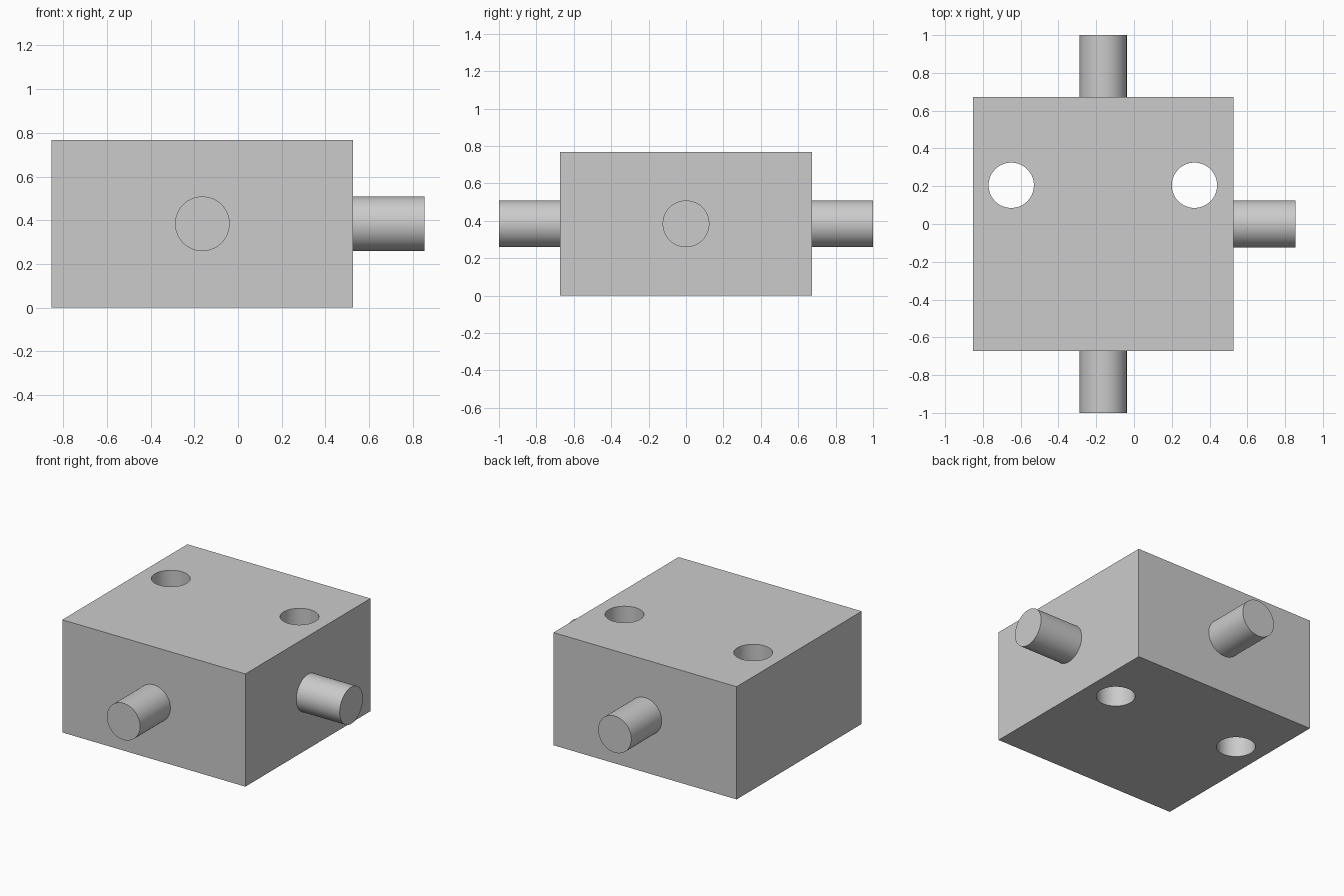
import bpy
from math import radians
from mathutils import Vector

if "Cube" in bpy.data.objects:
    bpy.data.objects.remove(bpy.data.objects["Cube"], do_unlink=True)

grey = bpy.data.materials.new("light_grey")
grey.use_nodes = True
grey.diffuse_color = (0.6, 0.6, 0.6, 1)
grey.node_tree.nodes["Principled BSDF"].inputs["Base Color"].default_value = (0.6, 0.6, 0.6, 1)

# Main dimensions
LEFT, RIGHT, HALF_Y, HEIGHT = -0.853, 0.527, 0.673, 0.768
MID_X, MID_Z = (LEFT + RIGHT) / 2, HEIGHT / 2
PEG_LENGTH, EMBED = 0.327, 0.01


def rod(name, start, end, radius):
    """Cylinder running from start to end."""
    start, end = Vector(start), Vector(end)
    axis = end - start
    bpy.ops.mesh.primitive_cylinder_add(
        vertices=64, radius=radius, depth=axis.length, location=(start + end) / 2,
        rotation=axis.to_track_quat("Z", "Y").to_euler())
    ob = bpy.context.object
    ob.name = name
    ob.data.materials.append(grey)
    bpy.ops.object.shade_smooth_by_angle(angle=radians(30))
    return ob


# Block
bpy.ops.mesh.primitive_cube_add(size=1, location=(MID_X, 0, MID_Z))
block = bpy.context.object
block.name = "block"
block.scale = (RIGHT - LEFT, 2 * HALF_Y, HEIGHT)
bpy.ops.object.transform_apply(location=False, rotation=False, scale=True)
block.data.materials.append(grey)

# Vertical through holes
for side, x in (("right", -0.65), ("left", 0.32)):
    cutter = rod(side + "_hole_cutter", (x, 0.205, -0.1), (x, 0.205, HEIGHT + 0.1), 0.12)
    cutter.hide_render = True
    mod = block.modifiers.new(side + "_hole", "BOOLEAN")
    mod.operation = "DIFFERENCE"
    mod.solver = "EXACT"
    mod.object = cutter
    bpy.context.view_layer.objects.active = block
    bpy.ops.object.modifier_apply(modifier=mod.name)
    bpy.data.objects.remove(cutter, do_unlink=True)

bpy.ops.object.select_all(action="DESELECT")
block.select_set(True)
bpy.context.view_layer.objects.active = block
bpy.ops.object.shade_smooth_by_angle(angle=radians(30))

# Pegs on the front, back and left faces
for name, face, out in (("front_peg", (MID_X, -HALF_Y, MID_Z), (0, -1, 0)),
                        ("back_peg", (MID_X, HALF_Y, MID_Z), (0, 1, 0)),
                        ("left_peg", (RIGHT, 0, MID_Z), (1, 0, 0))):
    face, out = Vector(face), Vector(out)
    rod(name, face - out * EMBED, face + out * PEG_LENGTH, 0.125)
